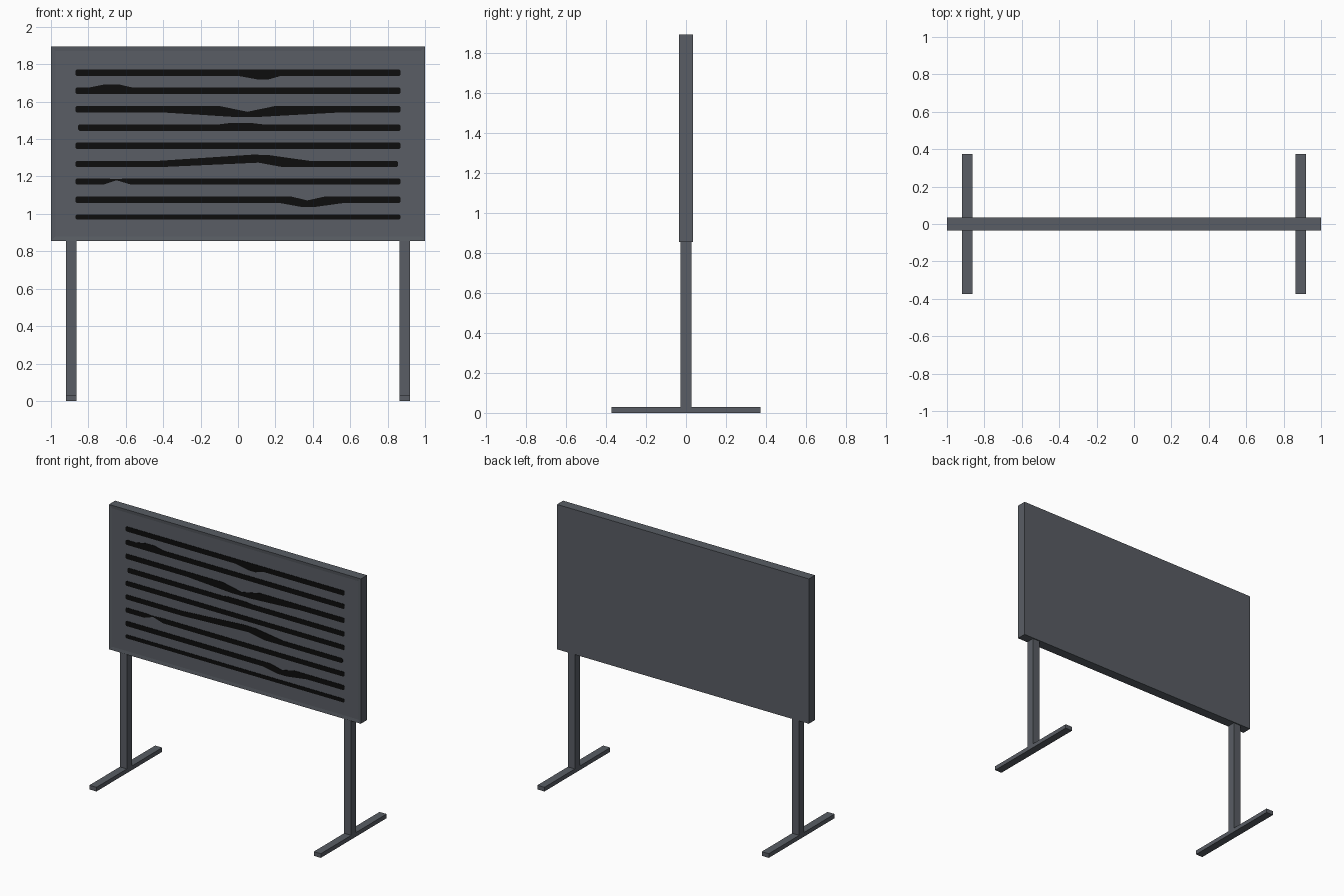
import bpy, bmesh

if "Cube" in bpy.data.objects:
    bpy.data.objects.remove(bpy.data.objects["Cube"])

def material(name, rgb):
    m = bpy.data.materials.new(name)
    m.diffuse_color = (*rgb, 1)
    m.use_nodes = True
    m.node_tree.nodes["Principled BSDF"].inputs["Base Color"].default_value = m.diffuse_color
    return m

GREY = material("slate grey", (0.10, 0.11, 0.128))
BLACK = material("near black", (0.004, 0.004, 0.004))

def finish(name, bm, mat):
    bmesh.ops.recalc_face_normals(bm, faces=bm.faces[:])
    me = bpy.data.meshes.new(name)
    bm.to_mesh(me)
    bm.free()
    me.materials.append(mat)
    ob = bpy.data.objects.new(name, me)
    bpy.context.collection.objects.link(ob)
    return ob

def box_bm(x0, x1, y0, y1, z0, z1):
    bm = bmesh.new()
    bmesh.ops.create_cube(bm, size=1)
    for v in bm.verts:
        v.co.x = x1 if v.co.x > 0 else x0
        v.co.y = y1 if v.co.y > 0 else y0
        v.co.z = z1 if v.co.z > 0 else z0
    return bm

# Board: one slab whose front face is inset for the rim and set back a little
bm = box_bm(-1, 1, -0.035, 0.035, 0.855, 1.895)
bm.normal_update()
front = [f for f in bm.faces if f.normal.y < -0.9]
bmesh.ops.inset_region(bm, faces=front, thickness=0.033)
for v in front[0].verts:
    v.co.y += 0.003
finish("board", bm, GREY)

# Legs and floor bars on both sides
for side, label in ((-1, "left"), (1, "right")):
    c = side * 0.891
    finish(label + "_leg", box_bm(c - 0.028, c + 0.028, -0.028, 0.028, 0.03, 0.856), GREY)
    finish(label + "_foot", box_bm(c - 0.028, c + 0.028, -0.373, 0.373, 0, 0.03), GREY)

def strip(name, z0, z1, low=(), high=(), x0=-0.87, x1=0.87):
    """Black line with cut corners; low / high are (x, z offset) bends of its edges."""
    c = 0.008
    lower = [(x0 + c, 0), *low, (x1 - c, 0)]
    upper = [(x0 + c, 0), *high, (x1 - c, 0)]
    pts = [(x, z0 + d) for x, d in lower] + [(x1, z0 + c), (x1, z1 - c)]
    pts += [(x, z1 + d) for x, d in reversed(upper)] + [(x0, z1 - c), (x0, z0 + c)]
    bm = bmesh.new()
    face = bm.faces.new([bm.verts.new((x, -0.035, z)) for x, z in pts])
    out = bmesh.ops.extrude_face_region(bm, geom=[face])["geom"]
    for v in out:
        if isinstance(v, bmesh.types.BMVert):
            v.co.y = -0.031
    finish(name, bm, BLACK)

# Nine wavy black lines, top to bottom
strip("line_1", 1.738, 1.773, low=[(0.0, 0), (0.11, -0.02), (0.16, -0.02), (0.23, 0)])
strip("line_2", 1.642, 1.677, high=[(-0.79, 0), (-0.71, 0.016), (-0.64, 0.016), (-0.57, 0)])
strip("line_3", 1.541, 1.577, low=[(-0.38, 0), (-0.03, -0.022), (0.12, -0.022), (0.52, 0)],
      high=[(-0.10, 0), (0.05, -0.031), (0.20, 0)])
strip("line_4", 1.444, 1.479, high=[(-0.10, 0), (-0.05, 0.006), (0.08, 0.006), (0.13, 0)], x0=-0.855)
strip("line_5", 1.348, 1.382)
strip("line_6", 1.250, 1.284, low=[(-0.42, 0), (-0.02, 0.018), (0.11, 0.024), (0.24, 0)],
      high=[(-0.42, 0), (0.08, 0.033), (0.16, 0.031), (0.38, 0)], x1=0.855)
strip("line_7", 1.156, 1.190, low=[(-0.72, 0), (-0.65, 0.024), (-0.57, 0)],
      high=[(-0.72, 0), (-0.65, -0.004), (-0.59, 0)])
strip("line_8", 1.059, 1.094, low=[(0.22, 0), (0.34, -0.022), (0.41, -0.022), (0.57, 0)],
      high=[(0.28, 0), (0.37, -0.022), (0.47, 0)])
strip("line_9", 0.971, 0.997)
